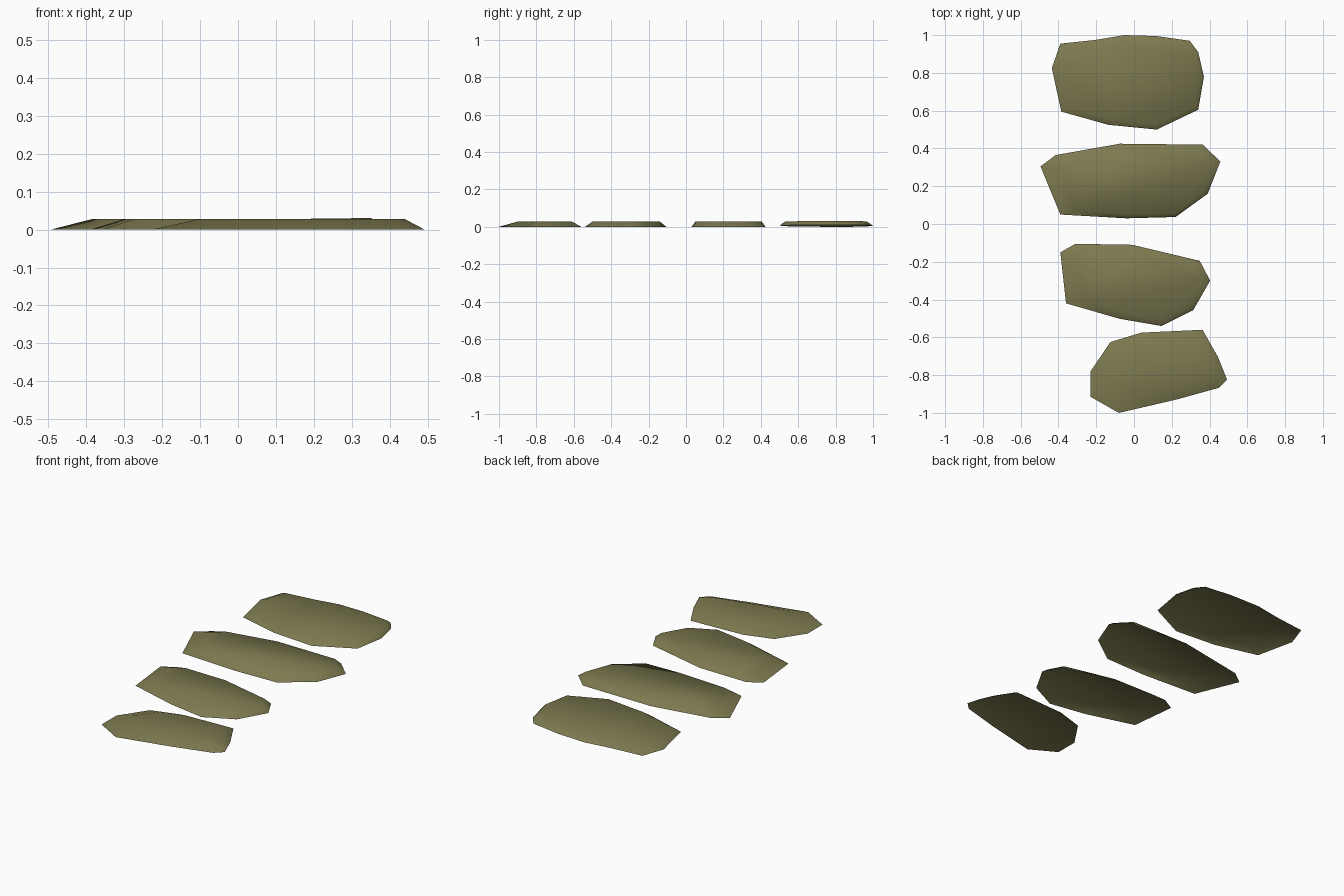
import bpy, bmesh

if "Cube" in bpy.data.objects:
    bpy.data.objects.remove(bpy.data.objects["Cube"])

# one flat olive-stone colour
mat = bpy.data.materials.new("olive_stone")
mat.diffuse_color = (0.205, 0.195, 0.08, 1)
mat.use_nodes = True
mat.node_tree.nodes["Principled BSDF"].inputs["Base Color"].default_value = mat.diffuse_color


def fit(outline, bounds):
    """Remap an outline to new (x0, x1, y0, y1) bounds."""
    xs, ys = zip(*outline)
    x0, x1, y0, y1 = bounds
    return [(x0 + (x - min(xs)) / (max(xs) - min(xs)) * (x1 - x0),
             y0 + (y - min(ys)) / (max(ys) - min(ys)) * (y1 - y0)) for x, y in outline]


def slab(name, outline, top, height, tilt=0.0):
    """Flat irregular stone shell, open where it rests on the ground."""
    left = min(x for x, y in outline)
    bm = bmesh.new()
    rings = [[bm.verts.new((x, y, z + tilt * (x - left))) for x, y in pts]
             for pts, z in ((outline, 0.0), (fit(outline, top), height))]
    low, high = rings
    n = len(outline)
    for i in range(n):
        j = (i + 1) % n
        bm.faces.new((low[i], low[j], high[j], high[i]))
    cap = bm.faces.new(high)
    bmesh.ops.recalc_face_normals(bm, faces=bm.faces)
    if cap.normal.z < 0:
        bmesh.ops.reverse_faces(bm, faces=bm.faces)
    for f in bm.faces:
        f.smooth = True
    me = bpy.data.meshes.new(name)
    bm.to_mesh(me)
    bm.free()
    me.materials.append(mat)
    ob = bpy.data.objects.new(name, me)
    bpy.context.collection.objects.link(ob)


# back stone, tilted with its right side raised
slab("stepping_stone_back",
     [(-.39, .955), (-.20, .975), (-.05, 1.0), (.12, .995), (.295, .97), (.34, .91),
      (.37, .78), (.34, .605), (.12, .50), (-.135, .525), (-.385, .595), (-.435, .825)],
     (-.385, .352, .53, .97), .021, tilt=.0125)

# second stone
slab("stepping_stone_mid_back",
     [(-.495, .305), (-.415, .365), (-.075, .425), (.365, .42), (.457, .33),
      (.39, .16), (.22, .037), (-.04, .03), (-.39, .05)],
     (-.385, .415, .05, .405), .028)

# third stone
slab("stepping_stone_mid_front",
     [(-.39, -.15), (-.31, -.105), (-.01, -.11), (.348, -.195), (.403, -.30),
      (.313, -.457), (.145, -.54), (-.075, -.502), (-.36, -.42)],
     (-.30, .365, -.50, -.14), .028)

# front stone
slab("stepping_stone_front",
     [(-.23, -.78), (-.125, -.625), (.04, -.575), (.363, -.56), (.445, -.705), (.493, -.825),
      (.45, -.867), (.23, -.928), (-.08, -1.0), (-.23, -.915)],
     (-.10, .44, -.90, -.61), .028)
